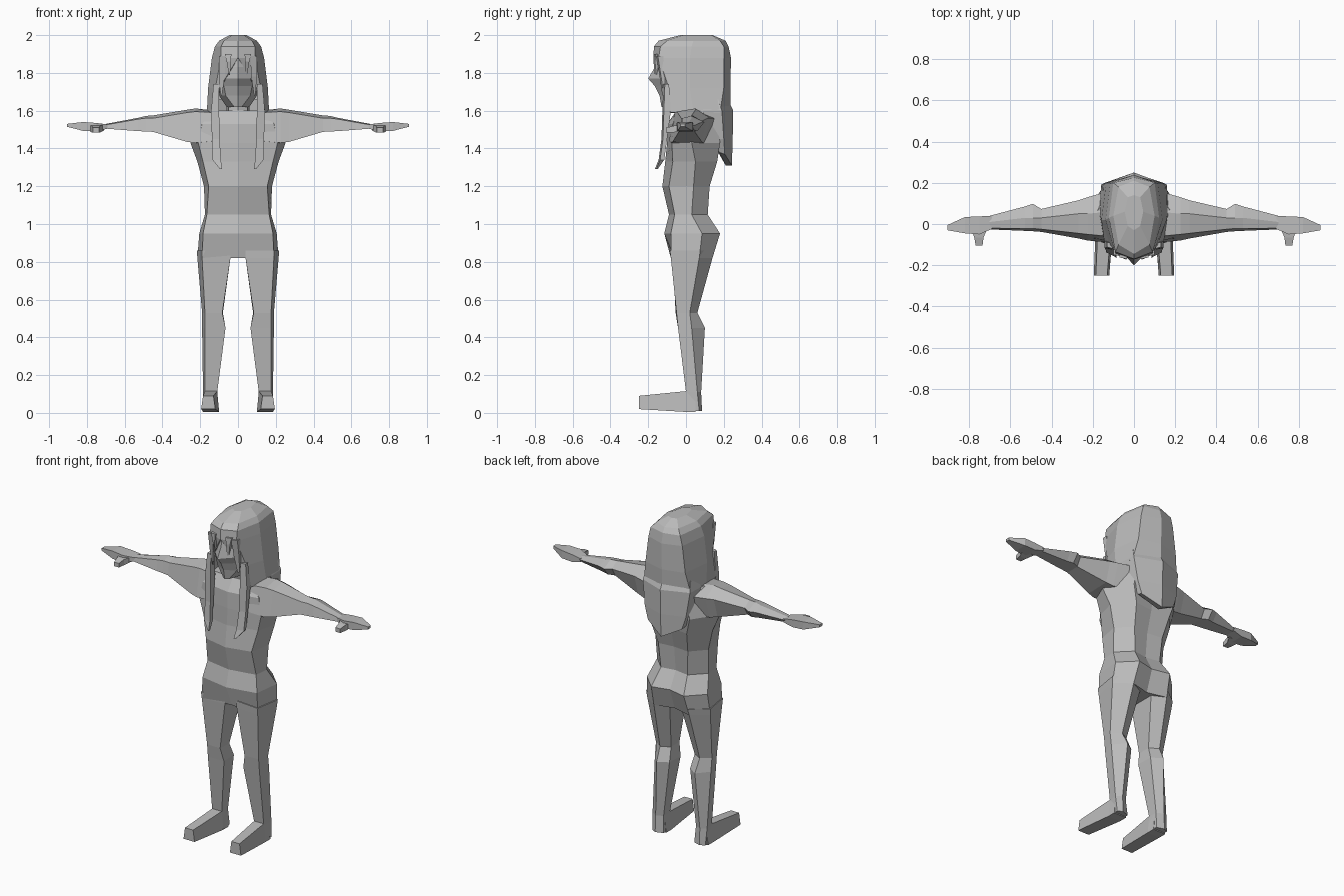
import bpy, bmesh

grey = bpy.data.materials.new("plain grey")
grey.diffuse_color = (0.5, 0.5, 0.5, 1)


def loft(name, rings, closed=True, caps=(True, True), mirror=False, thickness=0):
    """Skin a list of equal-length rings of 3D points."""
    bm = bmesh.new()
    rows = [[bm.verts.new(p) for p in r] for r in rings]
    n = len(rows[0])
    for a, b in zip(rows, rows[1:]):
        for i in range(n if closed else n - 1):
            j = (i + 1) % n
            bm.faces.new((a[i], a[j], b[j], b[i]))
    for row, cap in ((rows[0], caps[0]), (rows[-1], caps[1])):
        if cap:
            bm.faces.new(row)
    bmesh.ops.remove_doubles(bm, verts=bm.verts, dist=0.0005)
    bmesh.ops.recalc_face_normals(bm, faces=bm.faces)
    me = bpy.data.meshes.new(name)
    bm.to_mesh(me)
    bm.free()
    me.materials.append(grey)
    ob = bpy.data.objects.new(name, me)
    bpy.context.collection.objects.link(ob)
    if thickness:
        m = ob.modifiers.new("thickness", 'SOLIDIFY')
        m.thickness, m.offset = thickness, -1
    if mirror:
        m = ob.modifiers.new("mirror", 'MIRROR')
        m.use_mirror_merge = False
    return ob


def level(z, pts):
    return [(x, y, z) for x, y in pts]


def both(pts):
    """Complete a half ring, running front to back, with its mirrored half."""
    return pts + [(-x, y, z) for x, y, z in reversed(pts) if x > 0]


def open_both(pts):
    """Complete a half strip, running front edge to back centre."""
    return pts + [(-x, y, z) for x, y, z in reversed(pts[:-1])]


# torso, hips to shoulders
loft("torso", [both(level(z, p)) for z, p in (
    (0.82, [(0, -.06), (.19, -.08), (.215, .07), (.12, .14), (0, .11)]),
    (0.95, [(0, -.115), (.185, -.08), (.205, .085), (.11, .18), (0, .155)]),
    (1.05, [(0, -.09), (.165, -.06), (.175, .03), (.09, .115), (0, .10)]),
    (1.20, [(0, -.125), (.155, -.09), (.18, .04), (.10, .125), (0, .115)]),
    (1.33, [(0, -.11), (.185, -.07), (.215, .05), (.12, .165), (0, .15)]),
    (1.43, [(0, -.10), (.21, -.075), (.252, .03), (.15, .18), (0, .17)]),
    (1.53, [(0, -.10), (.19, -.07), (.22, .04), (.13, .17), (0, .17)]),
    (1.60, [(0, -.05), (.13, -.04), (.19, .05), (.11, .14), (0, .14)]))])

loft("neck", [both(level(z, [(0, -.05), (.05, -.03), (.06, .03), (0, .09)]))
              for z in (1.57, 1.68)])

# legs
loft("legs", [level(z, p) for z, p in (
    (0.86, [(.04, -.07), (.192, -.085), (.218, .075), (.12, .15), (.04, .11)]),
    (0.82, [(.04, -.07), (.19, -.08), (.215, .07), (.12, .14), (.04, .10)]),
    (0.53, [(.083, -.055), (.175, -.05), (.19, .02), (.135, .06), (.08, .03)]),
    (0.45, [(.066, -.042), (.175, -.042), (.19, .03), (.13, .10), (.07, .06)]),
    (0.11, [(.11, 0), (.175, 0), (.185, .06), (.15, .08), (.11, .06)]),
    (0.01, [(.10, 0), (.175, 0), (.18, .07), (.15, .085), (.105, .07)]))],
    mirror=True)

# feet, heel to toe
loft("feet", [[(a, y, lo), (b, y, lo), (b - .01, y, hi), (a + .01, y, hi)]
              for y, a, b, lo, hi in (
    (.05, .10, .185, .005, .11), (0, .10, .185, .005, .115),
    (-.25, .12, .195, .02, .09))], mirror=True)

# arms, shoulder to wrist, each ring given as (y, z)
loft("arms", [[(x, y, z) for y, z in p] for x, p in (
    (.12, [(-.06, 1.59), (.06, 1.60), (.16, 1.56), (.12, 1.43), (-.09, 1.44)]),
    (.225, [(-.05, 1.595), (.05, 1.612), (.13, 1.56), (.09, 1.43), (-.08, 1.43)]),
    (.27, [(-.045, 1.59), (.05, 1.605), (.115, 1.56), (.08, 1.44), (-.07, 1.435)]),
    (.45, [(-.025, 1.56), (.03, 1.575), (.073, 1.54), (.045, 1.49), (-.038, 1.488)]),
    (.49, [(-.022, 1.56), (.03, 1.572), (.098, 1.54), (.06, 1.492), (-.035, 1.49)]),
    (.53, [(-.022, 1.555), (.03, 1.562), (.085, 1.54), (.05, 1.494), (-.033, 1.492)]),
    (.70, [(-.02, 1.525), (.01, 1.53), (.04, 1.52), (.03, 1.505), (-.026, 1.505)]))],
    mirror=True)

# hands and thumbs
loft("hands", [[(x, f, lo), (x, b, lo), (x, b, hi), (x, f, hi)]
               for x, f, b, lo, hi in (
    (.69, -.024, .04, 1.505, 1.527), (.75, -.05, .037, 1.49, 1.535),
    (.82, -.045, .034, 1.493, 1.54), (.905, -.03, -.005, 1.515, 1.53))],
    mirror=True)
loft("thumbs", [[(a, y, lo), (b, y, lo), (b, y, hi), (a, y, hi)]
                for y, a, b, lo, hi in (
    (-.02, .71, .79, 1.495, 1.525), (-.065, .73, .775, 1.485, 1.52),
    (-.105, .735, .768, 1.485, 1.51))], mirror=True)

# head with wedge-shaped nose and chin
loft("head", [both(level(z, p)) for z, p in (
    (1.62, [(0, -.13), (.02, -.115), (.06, 0), (.05, .06), (0, .07)]),
    (1.68, [(0, -.14), (.065, -.105), (.10, 0), (.08, .10), (0, .12)]),
    (1.73, [(0, -.165), (.075, -.11), (.11, 0), (.09, .13), (0, .15)]),
    (1.77, [(0, -.20), (.08, -.115), (.12, 0), (.09, .14), (0, .17)]),
    (1.83, [(0, -.165), (.08, -.12), (.12, 0), (.09, .15), (0, .18)]),
    (1.92, [(0, -.145), (.07, -.115), (.10, 0), (.08, .15), (0, .17)]))])

# hair cap, closed over the brow and open around the face
loft("hair_cap", [open_both(level(z, p)) for z, p in (
    (2.00, [(0, -.03), (.03, -.01), (.045, .06), (.03, .13), (0, .14)]),
    (1.97, [(0, -.145), (.075, -.10), (.10, .04), (.075, .18), (0, .21)]),
    (1.94, [(0, -.17), (.09, -.135), (.122, .03), (.10, .20), (0, .225)]),
    (1.88, [(0, -.172), (.09, -.145), (.138, .02), (.115, .20), (0, .238)]),
    (1.72, [(.098, -.115), (.12, -.09), (.158, .02), (.135, .20), (0, .235)]),
    (1.59, [(.13, -.11), (.145, -.08), (.165, .04), (.16, .18), (0, .235)]))],
    closed=False, caps=(True, False), thickness=.012)

# long hair down the back, ending in a point
loft("back_hair", [both(r) for r in (
    level(1.66, [(0, .15), (.14, .09), (.15, .17), (0, .22)]),
    level(1.60, [(0, .15), (.165, .09), (.16, .19), (0, .25)]),
    level(1.45, [(0, .16), (.15, .13), (.14, .20), (0, .247)]),
    [(0, .21, 1.31), (.12, .175, 1.38), (.115, .205, 1.37), (0, .243, 1.31)])])


def lock(name, sections):
    """Mirrored pair of tapered hair strands: z, x range, y range."""
    loft(name, [[(a, f, z), (b, f + .008, z), (b, r, z), (a, r, z)]
                for z, a, b, f, r in sections], mirror=True)


# strands in front of the chest, beside the face and over the brow
lock("front_locks", [(1.74, .10, .13, -.12, -.09), (1.60, .10, .142, -.125, -.08),
                     (1.45, .097, .138, -.13, -.10), (1.34, .09, .135, -.145, -.115),
                     (1.29, .085, .095, -.165, -.15)])
lock("cheek_locks", [(1.89, .065, .10, -.157, -.12), (1.78, .07, .10, -.14, -.11),
                     (1.68, .085, .092, -.125, -.115)])
lock("brow_locks", [(1.90, .035, .07, -.17, -.14), (1.86, .038, .06, -.172, -.14),
                    (1.79, .042, .048, -.165, -.155)])
